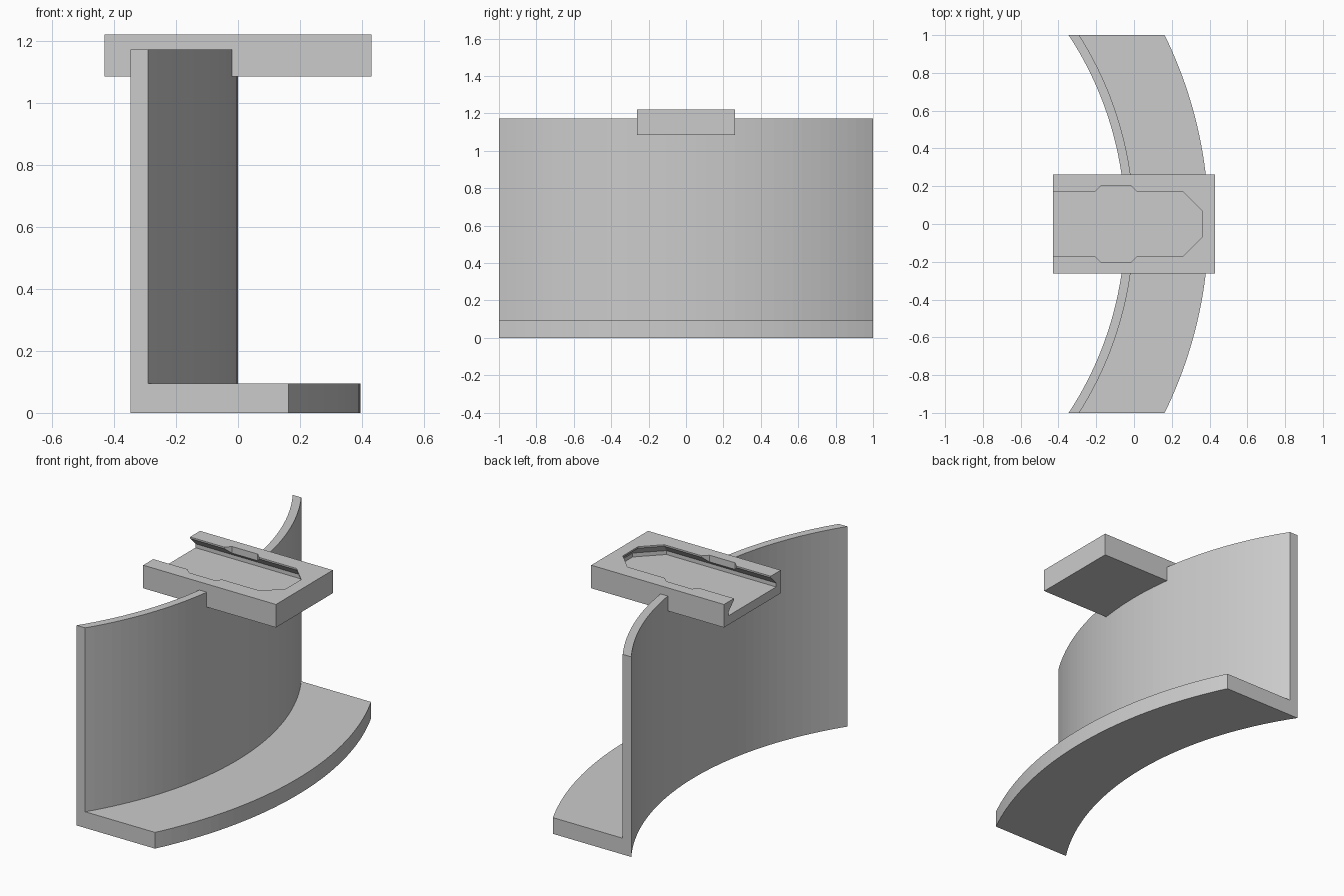
import bpy, bmesh
from math import sqrt, asin, sin, tan, pi

default = bpy.data.objects.get("Cube")
if default:
    bpy.data.objects.remove(default, do_unlink=True)

grey = bpy.data.materials.new("light grey")
grey.use_nodes = True
COLOUR = (0.6, 0.6, 0.6, 1)
grey.diffuse_color = COLOUR
grey.node_tree.nodes["Principled BSDF"].inputs["Base Color"].default_value = COLOUR


def loft(name, rings):
    """Skin matching closed rings and cap both ends."""
    bm = bmesh.new()
    rows = [[bm.verts.new(p) for p in ring] for ring in rings]
    n = len(rows[0])
    for a, b in zip(rows, rows[1:]):
        for i in range(n):
            j = (i + 1) % n
            bm.faces.new((a[i], a[j], b[j], b[i]))
    bm.faces.new(rows[0])
    bm.faces.new(rows[-1])
    bmesh.ops.recalc_face_normals(bm, faces=bm.faces)
    mesh = bpy.data.meshes.new(name)
    bm.to_mesh(mesh)
    bm.free()
    mesh.materials.append(grey)
    obj = bpy.data.objects.new(name, mesh)
    bpy.context.collection.objects.link(obj)
    return obj


# Curved wall with a foot: an L section swept along concentric arcs
R_BACK, R_FRONT, R_FOOT = 1.822, 1.869, 2.264
WALL_TOP, FOOT_TOP = 1.172, 0.095
SECTION = [(R_BACK, 0), (R_FOOT, 0), (R_FOOT, FOOT_TOP),
           (R_FRONT, FOOT_TOP), (R_FRONT, WALL_TOP), (R_BACK, WALL_TOP)]
STEPS = 40
sweep = asin(1 / R_FRONT)
rings = []
for k in range(STEPS + 1):
    y = R_FRONT * sin(sweep * (2 * k / STEPS - 1))
    rings.append([(sqrt(r * r - y * y) - R_FRONT, y, z) for r, z in SECTION])
wall = loft("curved_wall_and_foot", rings)

# Mounting block on top of the wall
X, Y, Z0, Z1 = 0.43, 0.263, 1.085, 1.22
block = loft("mounting_block", [
    [(-X, -Y, z), (X, -Y, z), (X, Y, z), (-X, Y, z)] for z in (Z0, Z1)])


# Undercut slot, open at one end with a half octagon at the other
def slot_ring(z, grow):
    a = 0.17 + grow
    h = a * tan(pi / 8)
    half = [(-0.6, a), (0.19 + h, a), (0.19 + a, h)]
    return [(x, y, z) for x, y in half] + [(x, -y, z) for x, y in reversed(half)]


slot = loft("slot_cutter", [slot_ring(z, g) for z, g in (
    (1.138, 0.05), (1.161, 0.05), (1.211, 0), (1.3, 0))])


# Octagonal entry that widens the slot mouth
def entry_ring(z):
    a = 0.2
    h = a * tan(pi / 8)
    c = -0.095
    quarter = [(h, a), (a, h), (a, -h), (h, -a)]
    return [(c + x, y, z) for x, y in quarter] + [(c - x, -y, z) for x, y in quarter]


entry = loft("entry_cutter", [entry_ring(1.15), entry_ring(1.3)])

# Cut the slot from the block and from the wall running through it
for target in (block, wall):
    for cutter in (slot, entry):
        mod = target.modifiers.new(cutter.name, 'BOOLEAN')
        mod.operation = 'DIFFERENCE'
        mod.solver = 'EXACT'
        mod.object = cutter
bpy.context.view_layer.update()
graph = bpy.context.evaluated_depsgraph_get()
results = [(t, bpy.data.meshes.new_from_object(t.evaluated_get(graph)))
           for t in (block, wall)]
for target, mesh in results:
    target.modifiers.clear()
    target.data = mesh
for cutter in (slot, entry):
    bpy.data.objects.remove(cutter, do_unlink=True)
